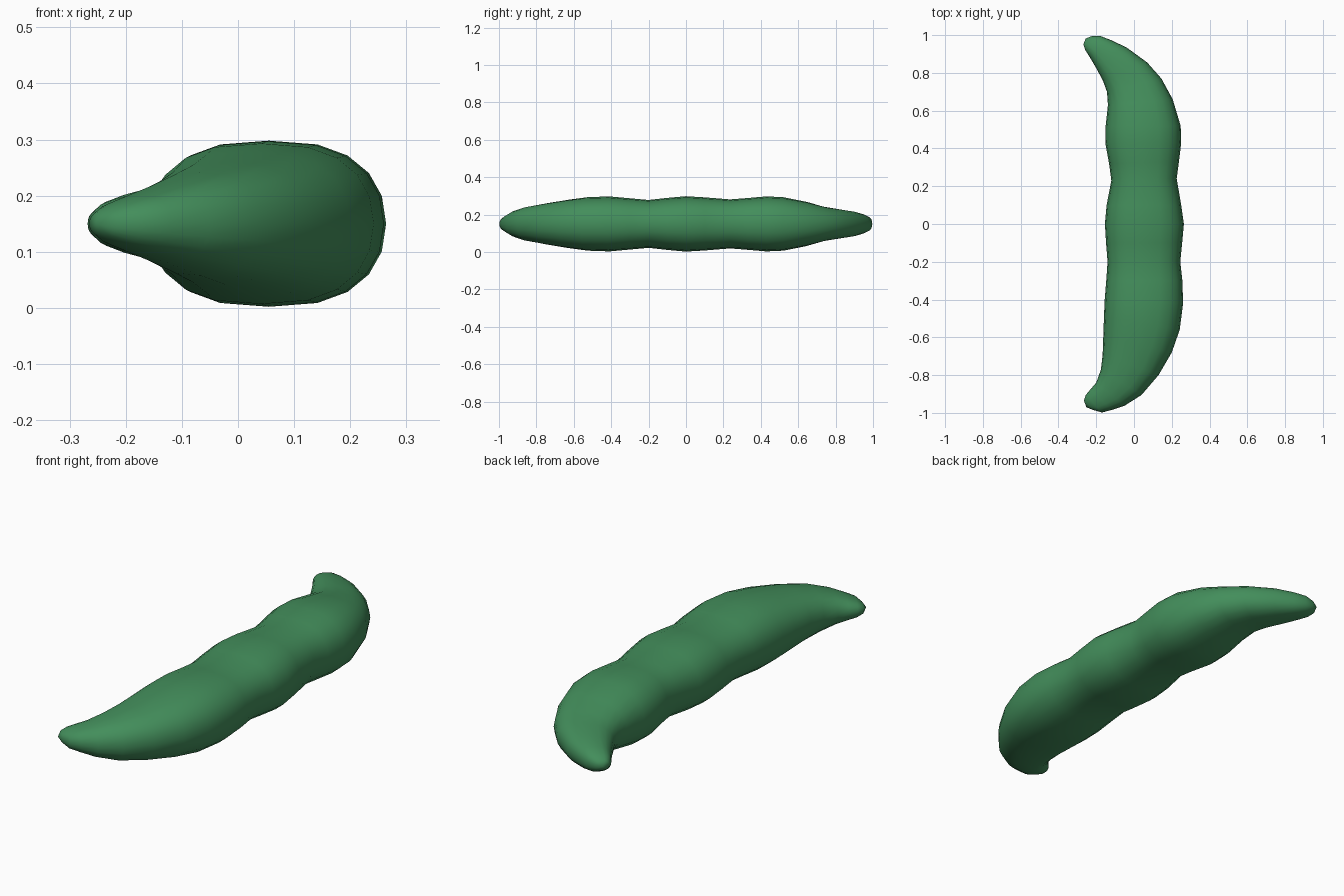
import bpy, math

# Cross-sections of the pod: inner edge x, y, outer edge x, y, half height
SECTIONS = [
    (-0.265, -0.935, -0.215, -0.985, 0.022),
    (-0.255, -0.905, -0.17, -0.998, 0.038),
    (-0.23, -0.875, -0.12, -0.985, 0.052),
    (-0.20, -0.84, -0.05, -0.962, 0.070),
    (-0.175, -0.77, 0.04, -0.905, 0.092),
    (-0.166, -0.69, 0.13, -0.80, 0.110),
    (-0.162, -0.58, 0.20, -0.68, 0.129),
    (-0.159, -0.49, 0.242, -0.56, 0.143),
    (-0.155, -0.40, 0.26, -0.42, 0.147),
    (-0.147, -0.30, 0.256, -0.30, 0.137),
    (-0.140, -0.20, 0.245, -0.20, 0.128),
    (-0.148, -0.10, 0.255, -0.10, 0.139),
    (-0.154, 0.0, 0.264, 0.0, 0.148),
    (-0.145, 0.10, 0.25, 0.10, 0.142),
    (-0.12, 0.23, 0.226, 0.24, 0.131),
    (-0.132, 0.32, 0.238, 0.33, 0.138),
    (-0.152, 0.43, 0.25, 0.43, 0.147),
    (-0.150, 0.52, 0.247, 0.52, 0.143),
    (-0.138, 0.63, 0.205, 0.66, 0.118),
    (-0.143, 0.70, 0.145, 0.77, 0.092),
    (-0.165, 0.76, 0.07, 0.855, 0.080),
    (-0.20, 0.825, -0.04, 0.935, 0.068),
    (-0.235, 0.885, -0.125, 0.975, 0.054),
    (-0.258, 0.92, -0.18, 0.996, 0.041),
    (-0.268, 0.95, -0.225, 0.994, 0.023),
]
SIDES = 20
MID_Z = 0.15


def spow(v, e):
    return math.copysign(abs(v) ** e, v)


# Pod skin lofted through the rounded sections
verts, faces = [], []
for ix, iy, ox, oy, h in SECTIONS:
    for k in range(SIDES):
        a = 2 * math.pi * k / SIDES
        t = 0.5 + 0.5 * spow(round(math.cos(a), 6), 0.75)
        verts.append((ix + (ox - ix) * t, iy + (oy - iy) * t,
                      MID_Z + h * spow(round(math.sin(a), 6), 0.93)))
for r in range(len(SECTIONS) - 1):
    for k in range(SIDES):
        n = (k + 1) % SIDES
        a, b = r * SIDES, (r + 1) * SIDES
        faces.append((a + k, b + k, b + n, a + n))

# Slightly rounded end caps
for r, tip in ((0, (-0.252, -0.97, MID_Z)), (len(SECTIONS) - 1, (-0.256, 0.982, MID_Z))):
    c = len(verts)
    verts.append(tip)
    for k in range(SIDES):
        p, q = r * SIDES + k, r * SIDES + (k + 1) % SIDES
        faces.append((p, q, c) if r == 0 else (q, p, c))

mesh = bpy.data.meshes.new("pea_pod")
mesh.from_pydata(verts, [], faces)
pod = bpy.data.objects.new("pea_pod", mesh)
bpy.context.collection.objects.link(pod)

# Consistent outward normals and smooth shading
bpy.context.view_layer.objects.active = pod
pod.select_set(True)
bpy.ops.object.mode_set(mode='EDIT')
bpy.ops.mesh.select_all(action='SELECT')
bpy.ops.mesh.normals_make_consistent(inside=False)
bpy.ops.object.mode_set(mode='OBJECT')
bpy.ops.object.shade_smooth()

green = bpy.data.materials.new("pod green")
green.diffuse_color = (0.056, 0.27, 0.105, 1)
mesh.materials.append(green)
